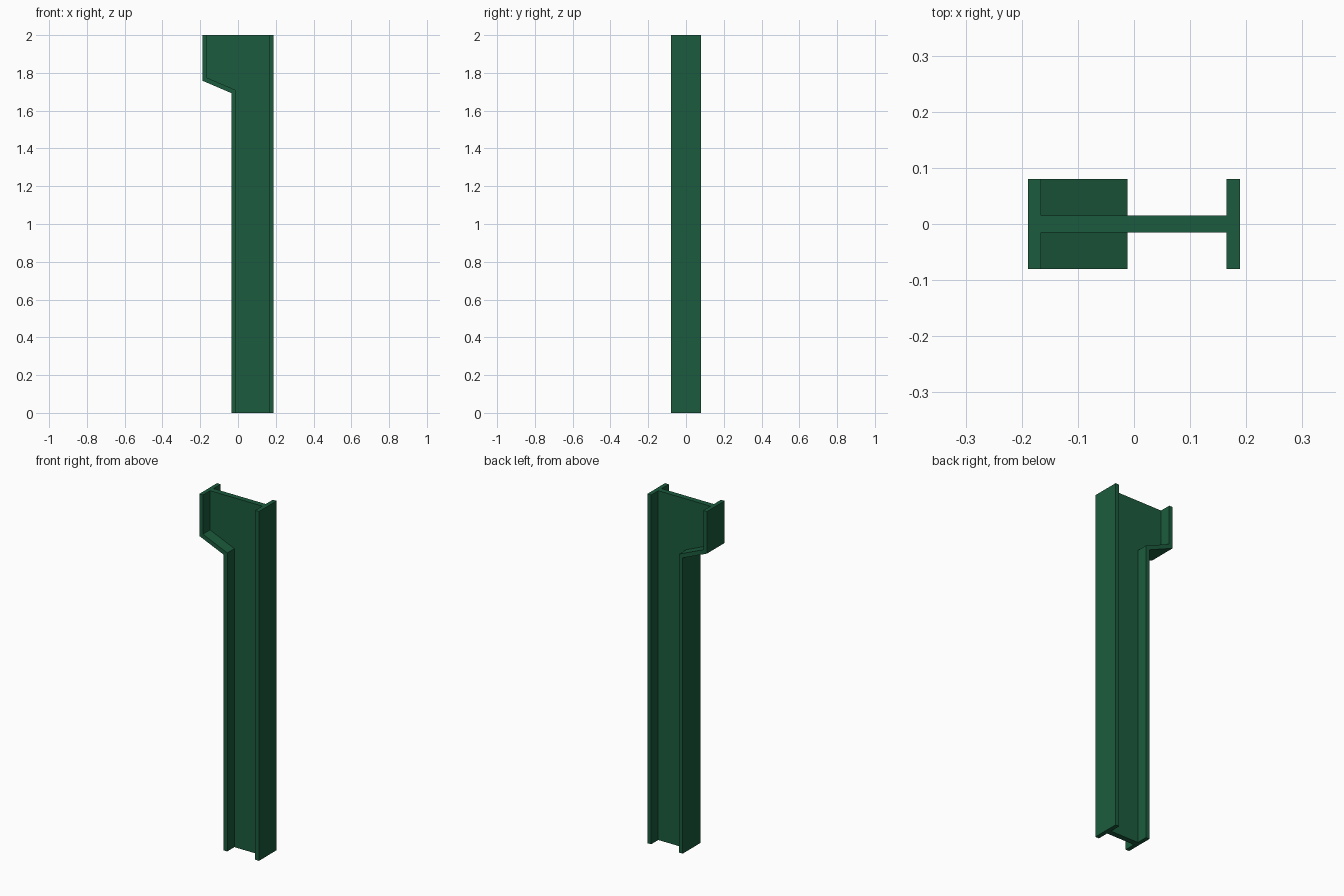
import bpy
import bmesh

if "Cube" in bpy.data.objects:
    bpy.data.objects.remove(bpy.data.objects["Cube"])

FLANGE_HALF = 0.08
WEB_HALF = 0.0155
TOP = 2.0

paint = bpy.data.materials.new("green_paint")
paint.diffuse_color = (0.011, 0.105, 0.047, 1)
paint.use_nodes = True
paint.node_tree.nodes["Principled BSDF"].inputs["Base Color"].default_value = paint.diffuse_color


def plate(name, profile, half):
    """Extrude an (x, z) outline symmetrically along y."""
    bm = bmesh.new()
    face = bm.faces.new([bm.verts.new((x, -half, z)) for x, z in profile])
    ext = bmesh.ops.extrude_face_region(bm, geom=[face])
    moved = [v for v in ext["geom"] if isinstance(v, bmesh.types.BMVert)]
    bmesh.ops.translate(bm, verts=moved, vec=(0, 2 * half, 0))
    bmesh.ops.recalc_face_normals(bm, faces=bm.faces)
    mesh = bpy.data.meshes.new(name)
    bm.to_mesh(mesh)
    bm.free()
    mesh.materials.append(paint)
    obj = bpy.data.objects.new(name, mesh)
    bpy.context.collection.objects.link(obj)
    return obj


# Outer and inner edges of the cranked flange, top to bottom
outer = [(-0.189, TOP), (-0.189, 1.759), (-0.035, 1.693), (-0.035, 0)]
inner = [(-0.166, TOP), (-0.166, 1.775), (-0.012, 1.709), (-0.012, 0)]

# Cranked flange that steps out around the head of the post
plate("cranked_flange", outer + inner[::-1], FLANGE_HALF)

# Straight flange on the opposite side
plate("straight_flange", [(0.165, 0), (0.189, 0), (0.189, TOP), (0.165, TOP)], FLANGE_HALF)

# Thin web filling the space between the flanges
plate("web", inner + [(0.165, 0), (0.165, TOP)], WEB_HALF)
